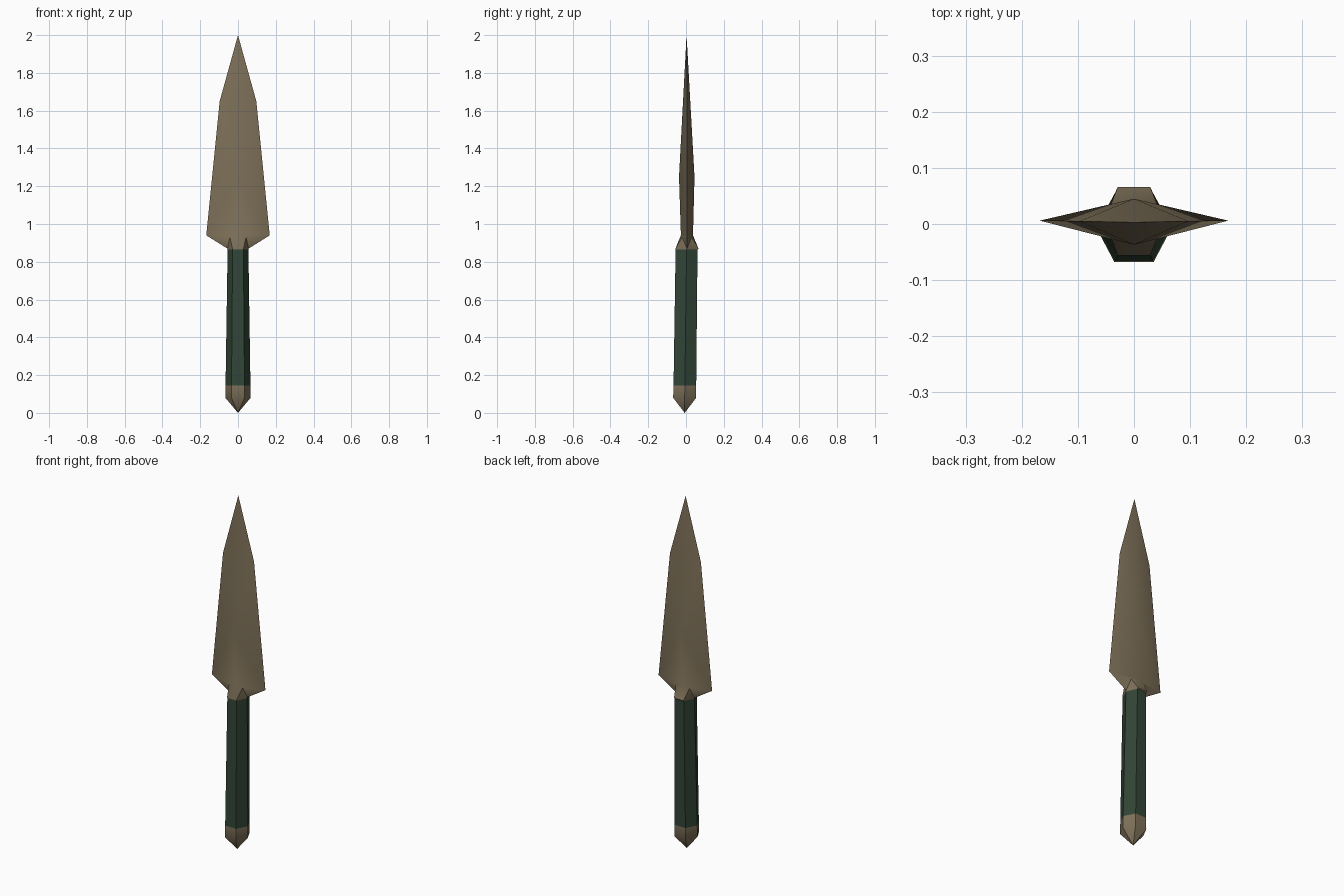
import bpy
import bmesh
import math

cube = bpy.data.objects.get("Cube")
if cube:
    bpy.data.objects.remove(cube, do_unlink=True)


def make_material(name, rgb):
    mat = bpy.data.materials.new(name)
    mat.use_nodes = True
    color = (*rgb, 1)
    mat.diffuse_color = color
    bsdf = next(n for n in mat.node_tree.nodes if n.type == 'BSDF_PRINCIPLED')
    bsdf.inputs["Base Color"].default_value = color
    return mat


bronze = make_material("dull bronze", (0.21, 0.165, 0.10))
green = make_material("dark green grip", (0.032, 0.06, 0.038))


def finish(bm, name, mat):
    bmesh.ops.recalc_face_normals(bm, faces=bm.faces)
    mesh = bpy.data.meshes.new(name)
    bm.to_mesh(mesh)
    bm.free()
    mesh.materials.append(mat)
    obj = bpy.data.objects.new(name, mesh)
    bpy.context.collection.objects.link(obj)
    bpy.ops.object.select_all(action='DESELECT')
    obj.select_set(True)
    bpy.context.view_layer.objects.active = obj
    bpy.ops.object.shade_smooth_by_angle(angle=math.radians(40))
    return obj


def hex_ring(bm, z, cy, rx, ry):
    """Six-sided ring with corners on the x axis and flats facing front and back."""
    corners = [(1, 0), (0.52, 1), (-0.52, 1), (-1, 0), (-0.52, -1), (0.52, -1)]
    return [bm.verts.new((rx * u, cy + ry * v, z)) for u, v in corners]


def bridge(bm, low, high):
    for i in range(6):
        j = (i + 1) % 6
        bm.faces.new((low[i], low[j], high[j], high[i]))


# Levels shared by the shaft parts: z, centre y, half width, half depth
POMMEL_EDGE = (0.08, -0.007, 0.067, 0.061)
GRIP_BOTTOM = (0.145, -0.006, 0.066, 0.06)
GRIP_TOP = (0.865, 0.003, 0.055, 0.058)
COLLAR = (0.87, 0.005, 0.056, 0.061)

# Grip
bm = bmesh.new()
low, high = hex_ring(bm, *GRIP_BOTTOM), hex_ring(bm, *GRIP_TOP)
bridge(bm, low, high)
bm.faces.new(low)
bm.faces.new(high)
finish(bm, "grip", green)

# Pommel cap with a pointed end
bm = bmesh.new()
low, high = hex_ring(bm, *POMMEL_EDGE), hex_ring(bm, *GRIP_BOTTOM)
bridge(bm, low, high)
point = bm.verts.new((0, -0.007, 0))
for i in range(6):
    bm.faces.new((low[i], low[(i + 1) % 6], point))
finish(bm, "pommel", bronze)

# Blade: collar, flared base and a ridged leaf, one quarter at a time
bm = bmesh.new()
collar = hex_ring(bm, *COLLAR)
foot = hex_ring(bm, *GRIP_TOP)
bridge(bm, foot, collar)
bm.faces.new(foot)
apex = bm.verts.new((0, 0.003, 2))
wing = {s: bm.verts.new((s * 0.168, 0.006, 0.94)) for s in (1, -1)}
shoulder = {s: bm.verts.new((s * 0.097, 0.005, 1.65)) for s in (1, -1)}
for d in (1, -1):
    ridge_low = bm.verts.new((0, 0.005 + d * 0.032, 0.94))
    ridge_mid = bm.verts.new((0, 0.004 + d * 0.041, 1.25))
    flat = {1: collar[1], -1: collar[2]} if d > 0 else {1: collar[5], -1: collar[4]}
    bm.faces.new((flat[1], flat[-1], ridge_low))
    for s in (1, -1):
        side = collar[0] if s > 0 else collar[3]
        notch = bm.verts.new((s * 0.043, 0.005 + d * 0.025, 0.93))
        for tri in ((flat[s], side, notch),
                    (flat[s], notch, ridge_low),
                    (side, wing[s], notch),
                    (notch, wing[s], ridge_low),
                    (ridge_low, wing[s], ridge_mid),
                    (wing[s], shoulder[s], ridge_mid),
                    (shoulder[s], apex, ridge_mid)):
            bm.faces.new(tri)
finish(bm, "blade", bronze)
